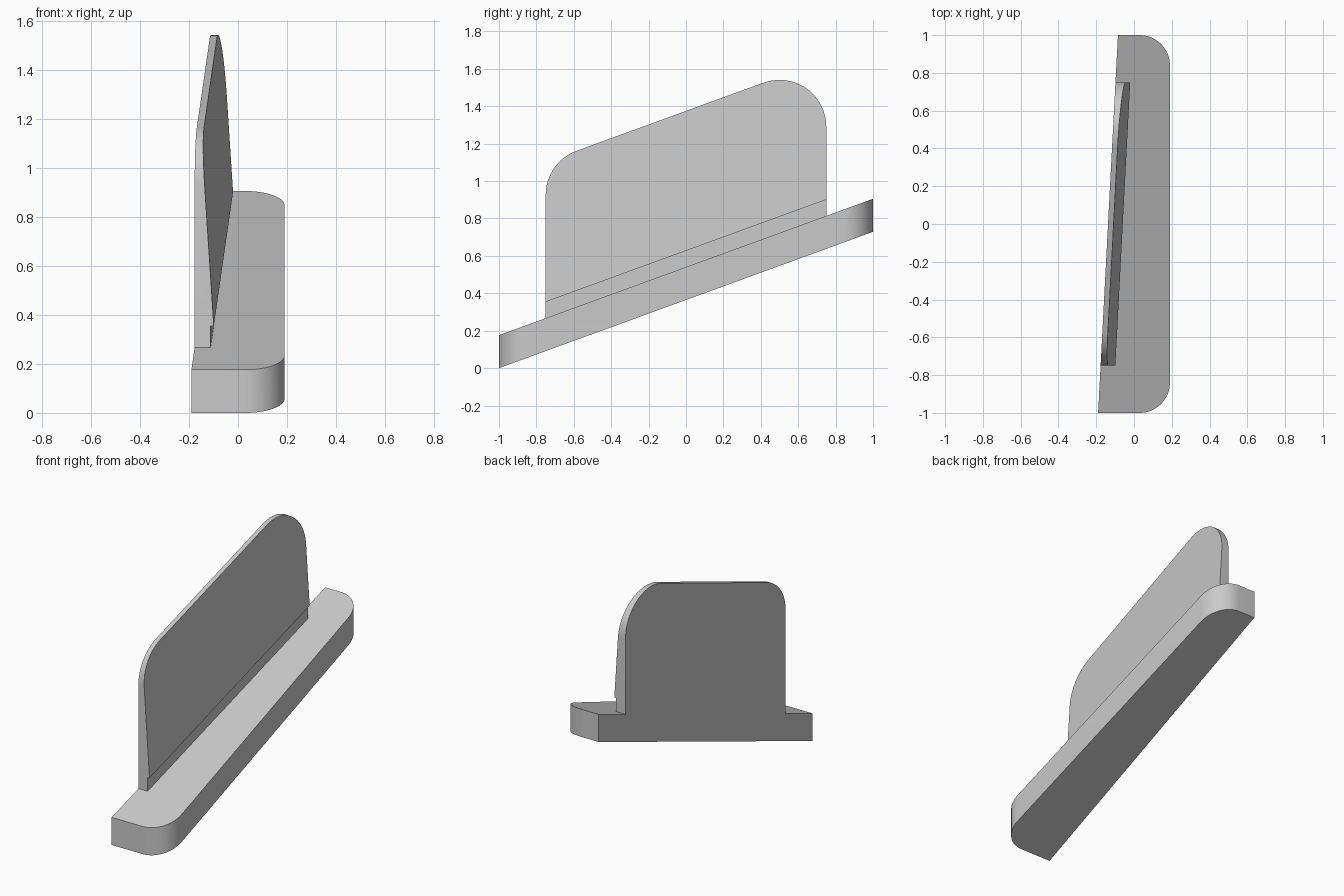
import bpy, bmesh, math
from mathutils import Vector

cube = bpy.data.objects.get("Cube")
if cube:
    bpy.data.objects.remove(cube)

GREY = (0.59, 0.59, 0.59, 1)
grey = bpy.data.materials.new("plain grey")
grey.use_nodes = True
grey.diffuse_color = GREY
grey.node_tree.nodes["Principled BSDF"].inputs["Base Color"].default_value = GREY

SLOPE = 0.3645       # rise of the whole part along y
THICK = 0.176        # vertical thickness of the base
STEP = 0.087         # height of the recessed foot of the fin
FIN_END = 0.75


def underside(y):
    return SLOPE * (y + 1)


def deck(y):
    return underside(y) + THICK


def flush_side(y):
    return -0.1375 + 0.0525 * y


def fillet(before, corner, after, radius, steps=16):
    """Points of a circular arc rounding a corner."""
    corner = Vector(corner)
    a = (Vector(before) - corner).normalized()
    b = (Vector(after) - corner).normalized()
    half = a.angle(b) / 2
    centre = corner + (a + b).normalized() * radius / math.sin(half)
    reach = radius / math.tan(half)
    start = (corner + a * reach - centre).normalized()
    end = (corner + b * reach - centre).normalized()
    return [centre + start.slerp(end, i / steps) * radius for i in range(steps + 1)]


def finish(name, bm):
    bmesh.ops.recalc_face_normals(bm, faces=bm.faces)
    mesh = bpy.data.meshes.new(name)
    bm.to_mesh(mesh)
    bm.free()
    mesh.materials.append(grey)
    obj = bpy.data.objects.new(name, mesh)
    bpy.context.collection.objects.link(obj)
    bpy.ops.object.select_all(action='DESELECT')
    obj.select_set(True)
    bpy.context.view_layer.objects.active = obj
    bpy.ops.object.shade_smooth_by_angle(angle=math.radians(30))


def bridge(bm, a, b):
    for i in range(len(a) - 1):
        bm.faces.new((a[i], a[i + 1], b[i + 1], b[i]))


# Sloping base with two rounded corners
near, far = (flush_side(-1), -1), (flush_side(1), 1)
near_corner, far_corner = (0.19, -1), (0.19, 1)
outline = [Vector(near)]
outline += fillet(near, near_corner, far_corner, 0.16)
outline += fillet(near_corner, far_corner, far, 0.16)
outline.append(Vector(far))
bm = bmesh.new()
low = [bm.verts.new((p.x, p.y, underside(p.y))) for p in outline]
high = [bm.verts.new((p.x, p.y, deck(p.y))) for p in outline]
bm.faces.new(low)
bm.faces.new(high)
bridge(bm, low + low[:1], high + high[:1])
finish("sloping_base", bm)


# Upright fin: flush outer side, tapering inner side, recessed foot
def fin_inner(y, z):
    return flush_side(y) + 0.078 - 0.065 * (z - deck(y) - STEP)


def fin_top(y):
    return 1.375 + SLOPE * y


front, back = -FIN_END, FIN_END
front_foot, back_foot = (front, deck(front)), (back, deck(back))
front_peak, back_peak = (front, fin_top(front)), (back, fin_top(back))
arch = fillet(back_foot, back_peak, front_peak, 0.25)
arch += fillet(back_peak, front_peak, front_foot, 0.25)

bm = bmesh.new()
outer = [bm.verts.new((flush_side(y), y, z)) for y, z in arch]
inner = [bm.verts.new((fin_inner(y, z), y, z)) for y, z in arch]
bottom, foot, recess, lip = [], [], [], []
for y in (front, back):
    z = deck(y)
    bottom.append(bm.verts.new((flush_side(y), y, z)))
    foot.append(bm.verts.new((flush_side(y) + 0.065, y, z)))
    recess.append(bm.verts.new((flush_side(y) + 0.065, y, z + STEP)))
    lip.append(bm.verts.new((fin_inner(y, z + STEP), y, z + STEP)))
bm.faces.new(bottom + outer)
bm.faces.new(lip + inner)
bridge(bm, outer, inner)
for a, b in ((bottom, foot), (foot, recess), (recess, lip)):
    bridge(bm, a, b)
for end, tip in ((0, -1), (1, 0)):
    bm.faces.new((bottom[end], foot[end], recess[end], lip[end], inner[tip], outer[tip]))
finish("upright_fin", bm)
